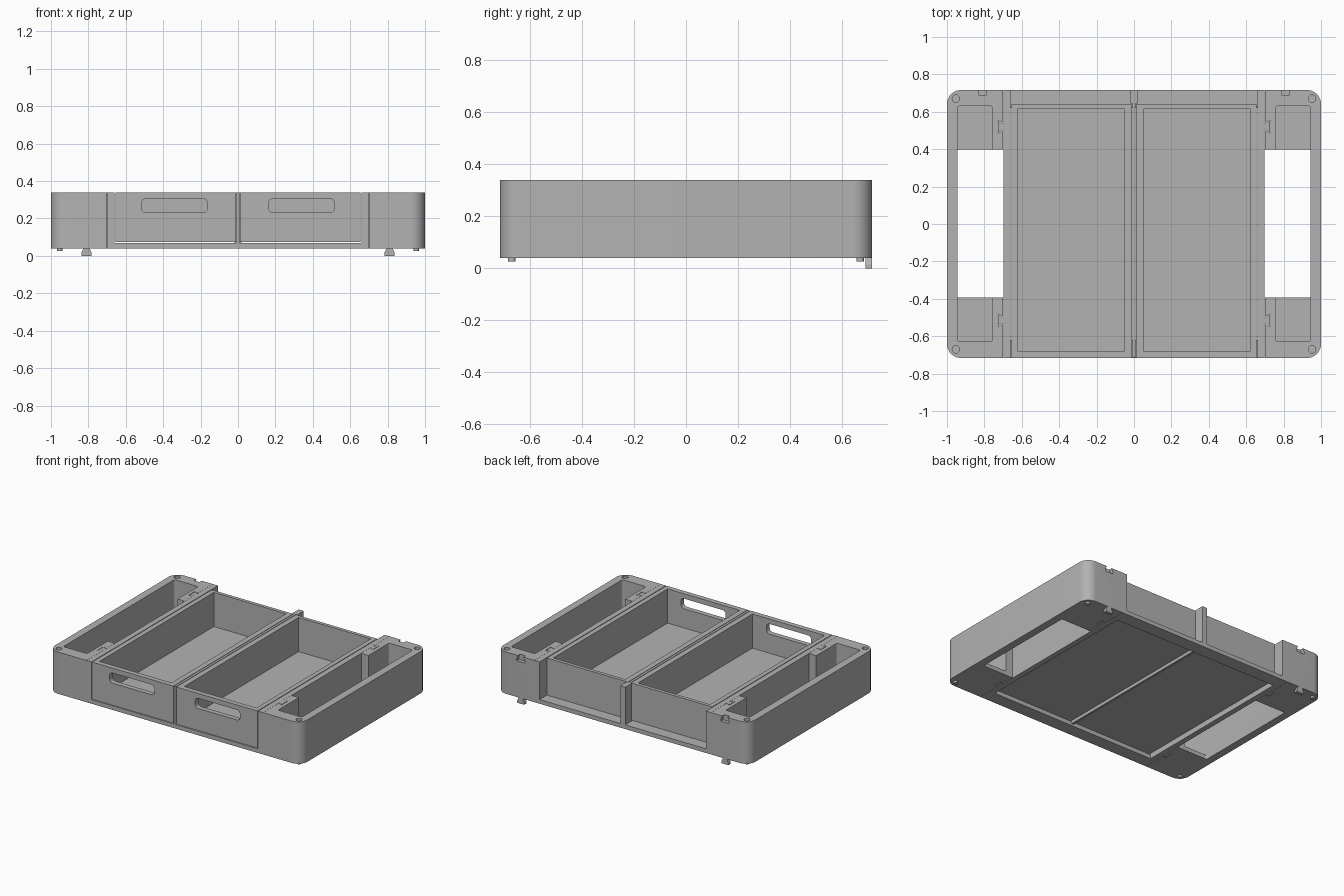
import bpy, bmesh, math
from mathutils import Vector

old = bpy.data.objects.get("Cube")
if old:
    bpy.data.objects.remove(old)

GREY = (0.45, 0.45, 0.45, 1)
mat = bpy.data.materials.new("plain grey")
mat.use_nodes = True
mat.diffuse_color = GREY
mat.node_tree.nodes["Principled BSDF"].inputs["Base Color"].default_value = GREY

Z0, Z1, DEPTH = 0.04, 0.34, 0.716


def prism(name, pts, lo, hi, axis="z"):
    """Extrude a 2D outline along z, or an xz outline along y."""
    bm = bmesh.new()

    def place(p, h):
        return Vector((p[0], p[1], h) if axis == "z" else (p[0], h, p[1]))
    face = bm.faces.new([bm.verts.new(place(p, lo)) for p in pts])
    new = bmesh.ops.extrude_face_region(bm, geom=[face])["geom"]
    move = place((0, 0), hi) - place((0, 0), lo)
    bmesh.ops.translate(bm, vec=move, verts=[v for v in new if isinstance(v, bmesh.types.BMVert)])
    bmesh.ops.recalc_face_normals(bm, faces=bm.faces)
    mesh = bpy.data.meshes.new(name)
    bm.to_mesh(mesh)
    bm.free()
    mesh.materials.append(mat)
    ob = bpy.data.objects.new(name, mesh)
    bpy.context.collection.objects.link(ob)
    return ob


def rect(x0, x1, y0, y1):
    return [(x0, y0), (x1, y0), (x1, y1), (x0, y1)]


def rounded(x0, x1, y0, y1, r, n=6):
    """Rectangle outline with four round corners."""
    centres = [(x1 - r, y1 - r), (x0 + r, y1 - r), (x0 + r, y0 + r), (x1 - r, y0 + r)]
    return [(cx + r * math.cos(a), cy + r * math.sin(a))
            for q, (cx, cy) in enumerate(centres)
            for a in [(q + i / n) * math.pi / 2 for i in range(n + 1)]]


def circle(x, y, r, n=24):
    return [(x + r * math.cos(i * math.tau / n), y + r * math.sin(i * math.tau / n)) for i in range(n)]


def flip(pts, s):
    return [(s * x, y) for x, y in pts]


def combine(ob, other, operation="DIFFERENCE"):
    """Cut or fuse another solid, then discard it."""
    other.hide_render = True
    mod = ob.modifiers.new("combine", "BOOLEAN")
    mod.object, mod.operation, mod.solver = other, operation, "EXACT"
    bpy.context.view_layer.objects.active = ob
    bpy.ops.object.modifier_apply(modifier=mod.name)
    bpy.data.objects.remove(other)


def smooth(ob):
    bpy.ops.object.select_all(action="DESELECT")
    ob.select_set(True)
    bpy.context.view_layer.objects.active = ob
    bpy.ops.object.shade_smooth_by_angle(angle=math.radians(30))


def dovetail(y, gap=0.0):
    """Top outline of the joint between a side and the centre."""
    return [(0.69, y - 0.017 - gap), (0.70, y - 0.017 - gap), (0.727 + gap, y - 0.031 - gap),
            (0.727 + gap, y + 0.031 + gap), (0.70, y + 0.017 + gap), (0.69, y + 0.017 + gap)]


def hook(x, z, gap=0.0):
    """Front outline of the stacking hook, wide at its base."""
    return [(x - 0.028 - gap, z), (x + 0.028 + gap, z), (x + 0.028 + gap, z + 0.015),
            (x + 0.015 + gap, z + 0.042), (x - 0.015 - gap, z + 0.042), (x - 0.028 - gap, z + 0.015)]


JOINTS = (-0.515, 0.52)

for s, side in ((1, "left"), (-1, "right")):
    # Side frame: rounded outside, square against the centre
    body = [p for p in rounded(0.5, 1, -DEPTH, DEPTH, 0.075, 10) if p[0] > 0.7]
    upper = [p for p in body if p[1] > 0]
    lower = [p for p in body if p[1] < 0]
    outline = lower + upper + [(0.7, DEPTH), (0.7, -DEPTH)]
    frame = prism(side + "_side_frame", flip(outline, s), Z0, Z1)
    combine(frame, prism("pocket_cutter", flip(rounded(0.757, 0.945, -0.628, 0.63, 0.012), s), 0.07, 0.5))
    combine(frame, prism("opening_cutter", flip(rounded(0.6, 0.945, -0.393, 0.397, 0.008), s), 0, 0.5))
    for y in JOINTS:
        combine(frame, prism("joint_cutter", flip(dovetail(y, 0.004), s), 0, 0.5))
    combine(frame, prism("hook_cutter", flip(hook(0.81, 0.30, 0.005), s), 0.69, 0.8, "y"))
    for y in (-0.67, 0.67):
        combine(frame, prism("hole_cutter", flip(circle(0.952, y, 0.02), s), 0.32, 0.5))
    smooth(frame)

    # Stacking pegs and rear hook below the side frame
    for y, end in ((-0.67, "front"), (0.67, "rear")):
        smooth(prism(f"{side}_{end}_peg", flip(circle(0.952, y, 0.015), s), 0.026, Z0 + 0.005))
    prism(side + "_rear_hook", flip(hook(0.81, 0), s), 0.69, DEPTH, "y")

    # Centre rail with dovetail tongues
    rail = prism(side + "_centre_rail", flip(rect(0.66, 0.699, -DEPTH, DEPTH), s), Z0, Z1)
    for y in JOINTS:
        combine(rail, prism("tongue", flip(dovetail(y), s), Z0, Z1), "UNION")

    # Drawer: hollow box with a rounded grip slot in the front
    drawer = prism(side + "_drawer", flip(rect(0.012, 0.655, -DEPTH, 0.64), s), 0.074, Z1)
    combine(drawer, prism("drawer_cutter", flip(rect(0.05, 0.622, -0.68, 0.615), s), 0.095, 0.5))
    combine(drawer, prism("grip_cutter", flip(rounded(0.162, 0.517, 0.232, 0.305, 0.025), s), -0.8, -0.6, "y"))
    smooth(drawer)

# Ledges carrying the drawers, and the divider between them
prism("front_ledge", rect(-0.66, 0.66, -DEPTH, -0.62), Z0, 0.07)
prism("rear_ledge", rect(-0.66, 0.66, 0.62, DEPTH), Z0, 0.07)
prism("centre_divider", rect(-0.008, 0.008, -DEPTH + 0.002, 0.645), 0.055, Z1)
prism("rear_post", rect(-0.02, 0.02, 0.643, DEPTH), Z0 + 0.002, Z1)
